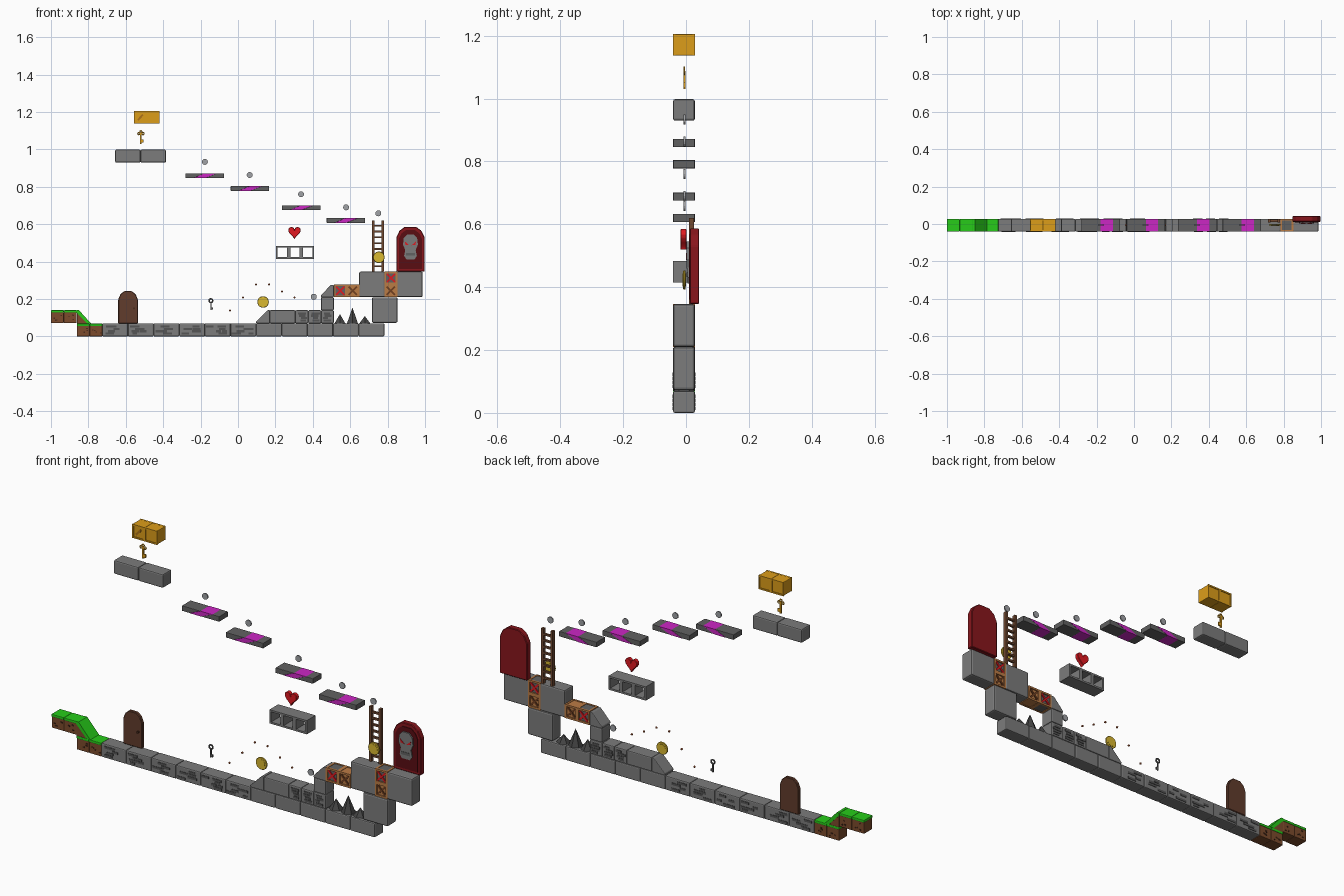
import bpy, bmesh, math, random
from mathutils import Matrix

if "Cube" in bpy.data.objects:
    bpy.data.objects.remove(bpy.data.objects["Cube"])
random.seed(4)
Y0, Y1 = -0.041, 0.028          # common block depth
U = 0.0685                      # half block size


def mat(name, r, g, b):
    m = bpy.data.materials.new(name)
    m.diffuse_color = (r, g, b, 1)
    m.use_nodes = True
    m.node_tree.nodes["Principled BSDF"].inputs["Base Color"].default_value = m.diffuse_color
    return m


GRASS = mat("grass", 0.02, 0.6, 0.01)
DIRT = mat("dirt", 0.2, 0.07, 0.025)
SPECK = mat("dark_dirt", 0.07, 0.025, 0.012)
BRICK = mat("dark_stone", 0.09, 0.09, 0.09)
SPIKE = mat("spike_grey", 0.06, 0.06, 0.06)
GOLD = mat("gold", 0.7, 0.48, 0.03)
AMBER = mat("amber", 0.72, 0.34, 0.01)
AMBER_D = mat("dark_amber", 0.42, 0.17, 0.01)
PURPLE = mat("purple", 0.6, 0.02, 0.55)
SLATE = mat("slate", 0.12, 0.12, 0.12)
STONE = mat("stone", 0.2, 0.2, 0.2)
WOOD = mat("door_wood", 0.12, 0.045, 0.025)
LADDER = mat("ladder_wood", 0.16, 0.065, 0.03)
CRATE = mat("crate_wood", 0.5, 0.2, 0.06)
CRATE_D = mat("crate_brace", 0.16, 0.05, 0.015)
RED = mat("red", 0.75, 0.01, 0.015)
MAROON = mat("maroon", 0.25, 0.008, 0.012)
MAROON_D = mat("dark_maroon", 0.1, 0.004, 0.006)
COPPER = mat("copper", 0.5, 0.12, 0.04)
SILVER = mat("silver", 0.35, 0.36, 0.38)


def prism(name, pts, y0=Y0, y1=Y1, m=STONE, bevel=0.0, seg=2):
    """Extrude an x-z outline along y."""
    bm = bmesh.new()
    f = bm.faces.new([bm.verts.new((x, y0, z)) for x, z in pts])
    ext = bmesh.ops.extrude_face_region(bm, geom=[f])
    bmesh.ops.translate(bm, vec=(0, y1 - y0, 0),
                        verts=[v for v in ext["geom"] if isinstance(v, bmesh.types.BMVert)])
    bmesh.ops.recalc_face_normals(bm, faces=bm.faces)
    if bevel:
        bmesh.ops.bevel(bm, geom=bm.edges[:], offset=bevel, segments=seg, profile=0.5, affect='EDGES')
    me = bpy.data.meshes.new(name)
    bm.to_mesh(me)
    bm.free()
    me.materials.append(m)
    ob = bpy.data.objects.new(name, me)
    bpy.context.collection.objects.link(ob)
    return ob


def box(name, x0, x1, z0, z1, y0=Y0, y1=Y1, m=STONE, bevel=0.0):
    return prism(name, [(x0, z0), (x1, z0), (x1, z1), (x0, z1)], y0, y1, m, bevel)


def bar(name, xa, za, xb, zb, w, y0, y1, m):
    """Flat strip between two points."""
    d = math.hypot(xb - xa, zb - za)
    nx, nz = -(zb - za) / d * w / 2, (xb - xa) / d * w / 2
    return prism(name, [(xa + nx, za + nz), (xa - nx, za - nz), (xb - nx, zb - nz), (xb + nx, zb + nz)], y0, y1, m)


def disc(name, x, z, r, y0, y1, m, n=16, bevel=0.0):
    return prism(name, [(x + r * math.cos(i * math.tau / n), z + r * math.sin(i * math.tau / n))
                        for i in range(n)], y0, y1, m, bevel, 1)


def ring(name, x, z, r, t, m):
    bpy.ops.mesh.primitive_torus_add(location=(x, -0.005, z), rotation=(math.pi / 2, 0, 0), major_radius=r,
                                     minor_radius=t, major_segments=12, minor_segments=6)
    bpy.context.object.name = name
    bpy.context.object.data.materials.append(m)


def bricks(x0, x1, z0, z1, n):
    """Raised bricks on front and back faces."""
    for y0, y1 in ((Y0 - 0.002, Y0 + 0.002), (Y1 - 0.002, Y1 + 0.002)):
        for row in random.sample(range(4), min(n, 4)):
            w = random.uniform(0.025, 0.05)
            x = random.uniform(x0 + 0.006, x1 - w - 0.006)
            z = z0 + 0.009 + row * (z1 - z0 - 0.018) / 4
            box("raised_brick", x, x + w, z, z + 0.011, y0, y1, BRICK)


# Grass blocks
def grass_block(x0, z0):
    box("dirt_block", x0, x0 + U, z0, z0 + U - 0.01, Y0 + 0.002, Y1 - 0.002, DIRT, 0.003)
    box("grass_top", x0, x0 + U, z0 + U - 0.013, z0 + U, Y0, Y1, GRASS, 0.003)
    for y in (Y0, Y1 - 0.003):
        for k in range(4):
            x, z = x0 + random.uniform(0.01, 0.055), z0 + random.uniform(0.008, 0.045)
            box("dirt_pebble", x, x + 0.008, z, z + 0.006, y, y + 0.003, SPECK)


for x0, z0 in ((-1, U + .003), (-1 + U, U + .003), (-0.862, 0), (-0.862 + U, 0)):
    grass_block(x0, z0)
prism("dirt_slope", [(-0.862, 0.068), (-0.80, 0.068), (-0.862, 0.13)], Y0 + .002, Y1 - .002, DIRT)
prism("grass_slope", [(-0.785, 0.068), (-0.85, 0.14), (-0.863, 0.14), (-0.863, 0.127), (-0.806, 0.068)], m=GRASS)

# Stone floor
for i in range(11):
    x = -0.725 + i * 0.137
    box("floor_block", x, x + 0.137, 0, 0.07, bevel=0.005)
    if i < 6:
        bricks(x, x + 0.137, 0, 0.07, 4)
        bricks(x, x + 0.137, 0, 0.07, 2)

# Raised step, column and large blocks
prism("stone_ramp", [(0.097, 0.07), (0.17, 0.07), (0.17, 0.14), (0.158, 0.14), (0.097, 0.08)], bevel=0.003)
box("step_block", 0.17, 0.307, 0.07, 0.14, bevel=0.005)
for i in range(3):
    x = 0.307 + i * U
    box("step_brick_block", x, x + U, 0.07, 0.14, bevel=0.005)
    bricks(x, x + U, 0.07, 0.14, 4)
box("column_block", 0.444, 0.512, 0.14, 0.21, bevel=0.005)
prism("column_ramp", [(0.444, 0.21), (0.512, 0.21), (0.512, 0.276), (0.497, 0.276), (0.444, 0.22)], bevel=0.003)
for x, z in ((0.648, 0.21), (0.85, 0.21), (0.716, 0.073)):
    box("large_block", x, x + 0.137, z, z + 0.136, bevel=0.007)


# Crates with frames and crossed braces
def crate(x, z, panel, brace):
    box("crate_panel", x + .002, x + U - .002, z + .002, z + U - .002, Y0 + .006, Y1 - .006, panel)
    for y0, y1 in ((Y0 + .001, Y0 + .007), (Y1 - .007, Y1 - .001)):
        bar("crate_brace", x + .012, z + .012, x + U - .012, z + U - .012, .009, y0, y1, brace)
        bar("crate_brace", x + .012, z + U - .012, x + U - .012, z + .012, .009, y0, y1, brace)
    t = 0.009
    for y0, y1 in ((Y0, Y0 + t), (Y1 - t, Y1)):
        for d in (0, U - t):
            box("crate_post", x + d, x + d + t, z, z + U, y0, y1, CRATE)
            box("crate_rail", x, x + U, z + d, z + d + t, y0, y1, CRATE)
    for a in (0, U - t):
        for b in (0, U - t):
            box("crate_edge", x + a, x + a + t, z + b, z + b + t, Y0, Y1, CRATE)


crate(0.512, 0.21, SLATE, RED)
crate(0.580, 0.21, CRATE, CRATE_D)
crate(0.783, 0.21, CRATE, CRATE_D)
crate(0.783, 0.278, SLATE, RED)

# Spikes
for x, h in ((0.545, 0.05), (0.612, 0.085), (0.678, 0.04)):
    bpy.ops.mesh.primitive_cone_add(vertices=6, radius1=0.034, radius2=0, depth=h, location=(x, -0.006, 0.069 + h / 2))
    bpy.context.object.name = "spike"
    bpy.context.object.data.materials.append(SPIKE)


# Arched doors
def arch(x, z, w, h, c):
    a = w / 2
    return [(x - a, z), (x + a, z), (x + a, z + h - c), (x + a * .78, z + h - c * .38), (x + a * .4, z + h),
            (x - a * .4, z + h), (x - a * .78, z + h - c * .38), (x - a, z + h - c)]


prism("wooden_door", arch(-0.588, 0.07, 0.105, 0.172, 0.045), 0.01, 0.028, WOOD, 0.003, 1)
disc("door_knob", -0.556, 0.15, 0.006, 0.002, 0.012, SPECK, 8)
prism("red_door", arch(0.922, 0.346, 0.15, 0.24, 0.055), 0.012, 0.042, MAROON, 0.003, 1)
prism("red_door_panel", arch(0.922, 0.36, 0.122, 0.208, 0.045), 0.009, 0.014, MAROON_D)
prism("mask_head", [(.895, .46), (.949, .46), (.962, .49), (.958, .525), (.94, .545), (.904, .545), (.886, .525),
                    (.882, .49)], 0.002, 0.012, STONE)
prism("mask_jaw", [(.9, .412), (.944, .412), (.956, .43), (.95, .462), (.894, .462), (.888, .43)], 0.004, 0.012, STONE)
box("mask_mouth", .898, .946, .432, .446, 0.002, 0.006, SLATE)
for s in (-1, 1):
    prism("mask_eye", [(.922 + s * .006, .487), (.922 + s * .026, .49), (.922 + s * .03, .508)], 0, 0.004, RED)

# Ladder
for x in (0.716, 0.768):
    box("ladder_rail", x, x + 0.013, 0.346, 0.62, 0.009, 0.026, LADDER)
for i in range(8):
    z = 0.37 + i * 0.031
    box("ladder_rung", 0.722, 0.775, z, z + 0.009, 0.012, 0.023, LADDER)

# Top platform and amber boxes
for x in (-0.657, -0.521):
    box("top_platform_block", x, x + 0.136, 0.93, 0.998, bevel=0.006)
for x in (-0.555, -0.487):
    box("amber_box", x, x + U, 1.137, 1.205, Y0 + .004, Y1 - .004, AMBER, 0.003)
    for y0, y1 in ((Y0, Y0 + .008), (Y1 - .008, Y1)):
        for d in (0, U - .007):
            box("amber_box_post", x + d, x + d + .007, 1.137, 1.205, y0, y1, AMBER)
            box("amber_box_rail", x, x + U, 1.137 + d, 1.144 + d, y0, y1, AMBER)
bar("amber_box_mark", -0.535, 1.157, -0.508, 1.186, 0.01, Y0 + .001, Y0 + .006, AMBER_D)

# Striped floating platforms with small coins above
for c, z in ((-0.178, 0.846), (0.064, 0.778), (0.338, 0.675), (0.577, 0.607)):
    t = z + 0.026
    prism("platform_left", [(c - .103, z), (c - .06, z), (c, t), (c - .103, t)], m=SLATE, bevel=.002)
    prism("platform_stripe", [(c - .06, z), (c, z), (c + .065, t), (c, t)], m=PURPLE)
    prism("platform_right", [(c, z), (c + .103, z), (c + .103, t), (c + .065, t)], m=SLATE, bevel=.002)

# Coins and beads
for x, z in ((-.177, .933), (.062, .863), (.337, .76), (.578, .69), (.75, .658), (.405, .212)):
    disc("silver_coin", x, z, 0.016, -0.008, -0.002, SILVER, 12)
for x, z in ((0.134, 0.184), (0.753, 0.423)):
    disc("gold_coin", x, z, 0.031, -0.009, -0.001, GOLD, 20, 0.002)
    disc("gold_coin_face", x, z, 0.021, -0.0105, 0.0005, GOLD, 20)
for x, z in ((-.043, .139), (.027, .208), (.096, .278), (.166, .278), (.235, .24), (.302, .208)):
    bpy.ops.mesh.primitive_ico_sphere_add(subdivisions=1, radius=0.006, location=(x, -0.005, z))
    bpy.context.object.name = "bead"
    bpy.context.object.data.materials.append(COPPER)

# Keys
ring("silver_key_bow", -0.145, 0.191, 0.010, 0.004, SLATE)
bar("silver_key_shaft", -0.145, 0.183, -0.145, 0.14, 0.006, -.008, -.002, SLATE)
box("silver_key_teeth", -0.145, -0.134, 0.143, 0.155, -.008, -.002, SLATE)
for x, z in ((-.530, 1.084), (-.508, 1.084), (-.519, 1.094)):
    ring("gold_key_bow", x, z, 0.006, 0.003, AMBER)
bar("gold_key_shaft", -.519, 1.088, -.519, 1.03, 0.008, -.008, -.002, AMBER)
box("gold_key_teeth", -.519, -.504, 1.036, 1.053, -.008, -.002, AMBER)

# Heart
heart = []
for i in range(24):
    a = i * math.tau / 24
    hz = 13 * math.cos(a) - 5 * math.cos(2 * a) - 2 * math.cos(3 * a) - math.cos(4 * a)
    heart.append((0.302 + 0.0021 * 16 * math.sin(a) ** 3, 0.558 + 0.0023 * hz))
prism("heart", heart, -0.018, 0.002, RED, 0.002, 1)

# Open square frames
for i in range(3):
    x, z, t = 0.202 + i * U, 0.415, 0.009
    for d in (0, U - t):
        box("frame_side", x + d, x + d + t, z, z + U)
        box("frame_bar", x + t, x + U - t, z + d, z + d + t)
